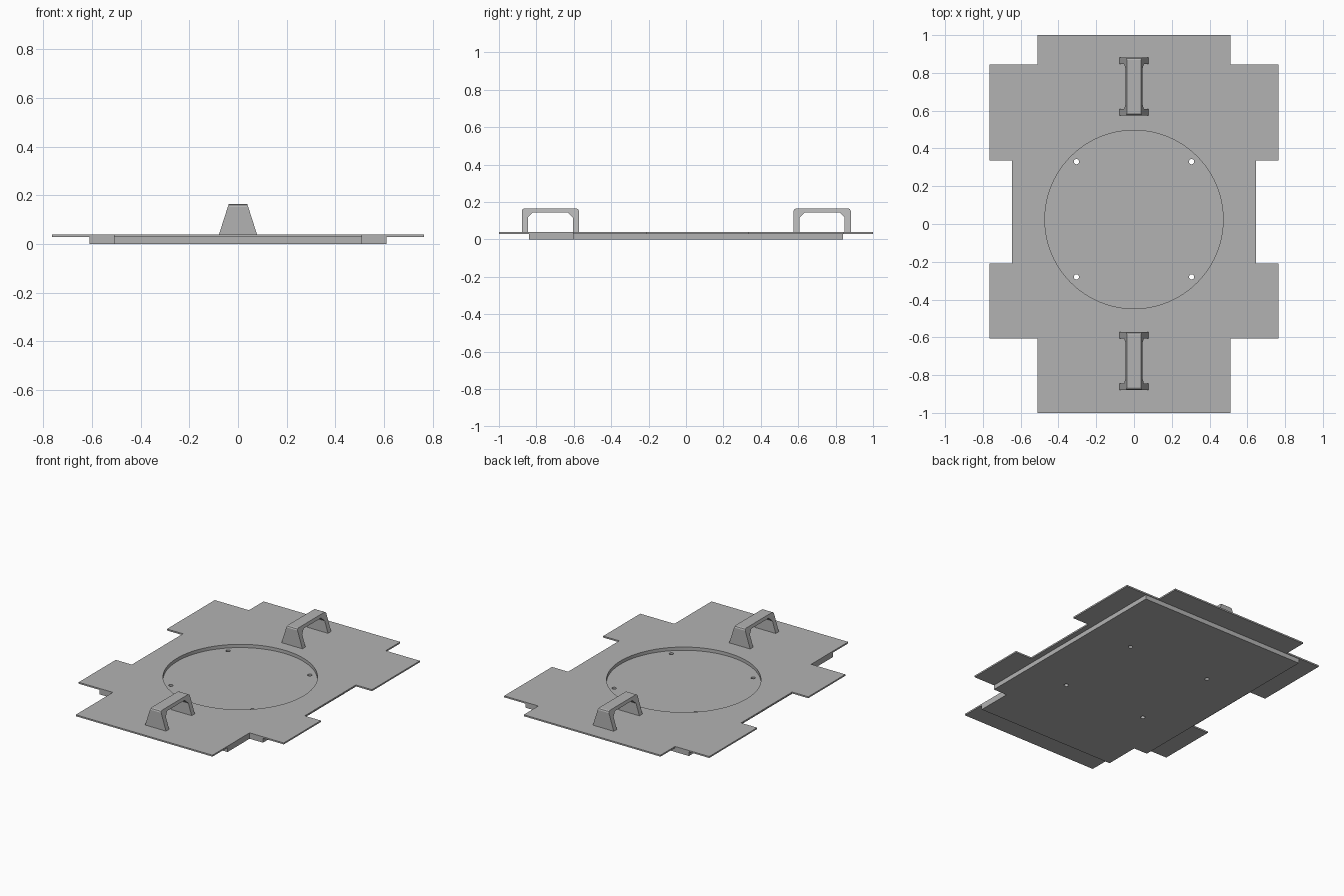
import bpy, bmesh, math

if "Cube" in bpy.data.objects:
    bpy.data.objects.remove(bpy.data.objects["Cube"])

grey = bpy.data.materials.new("plain grey")
grey.diffuse_color = (0.45, 0.45, 0.45, 1)
grey.use_nodes = True
grey.node_tree.nodes["Principled BSDF"].inputs["Base Color"].default_value = grey.diffuse_color


def prism(name, pts, to3d, a, b):
    """Extrude a closed 2D profile between depths a and b."""
    bm = bmesh.new()
    face = bm.faces.new([bm.verts.new(to3d(u, v, a)) for u, v in pts])
    ext = bmesh.ops.extrude_face_region(bm, geom=[face])
    moved = [g for g in ext["geom"] if isinstance(g, bmesh.types.BMVert)]
    offset = [q - p for p, q in zip(to3d(0, 0, a), to3d(0, 0, b))]
    bmesh.ops.translate(bm, verts=moved, vec=offset)
    bmesh.ops.recalc_face_normals(bm, faces=bm.faces)
    me = bpy.data.meshes.new(name)
    bm.to_mesh(me)
    bm.free()
    me.materials.append(grey)
    ob = bpy.data.objects.new(name, me)
    bpy.context.collection.objects.link(ob)
    return ob


def flat(x, y, d):
    return (x, y, d)


def side(y, z, d):
    return (d, y, z)


def mirrored(right):
    return right + [(-x, y) for x, y in reversed(right)]


def circle(cx, cy, r, n):
    return [(cx + r * math.cos(2 * math.pi * i / n),
             cy + r * math.sin(2 * math.pi * i / n)) for i in range(n)]


def cut(target, cutter):
    mod = target.modifiers.new("cut", "BOOLEAN")
    mod.operation = "DIFFERENCE"
    mod.solver = "EXACT"
    mod.object = cutter
    bpy.context.view_layer.objects.active = target
    bpy.ops.object.modifier_apply(modifier=mod.name)


# Stepped top plate
plate = prism("top_plate", mirrored([
    (0.51, -1), (0.51, -0.605), (0.765, -0.605), (0.765, -0.21),
    (0.645, -0.21), (0.645, 0.335), (0.765, 0.335), (0.765, 0.845),
    (0.51, 0.845), (0.51, 1)]), flat, 0.03, 0.04)

# Notched block underneath
block = prism("lower_block", mirrored([
    (0.51, -0.84), (0.51, -0.605), (0.61, -0.605), (0.61, 0.84)]),
    flat, 0, 0.03)

# Round recess and four through holes
recess = prism("recess_cutter", circle(0, 0.024, 0.472, 96), flat, 0.018, 0.1)
cutters = [recess]
cut(plate, recess)
cut(block, recess)
for x in (-0.305, 0.305):
    for y in (-0.28, 0.33):
        hole = prism("hole_cutter", circle(x, y, 0.014, 20), flat, -0.05, 0.1)
        cut(block, hole)
        cutters.append(hole)
for c in cutters:
    bpy.data.objects.remove(c)

# Two arched handles, tapering toward the top
W, T, IW, IT = 0.153, 0.165, 0.12, 0.145
half = [(IW, 0.04), (W, 0.04), (W, T - 0.012), (W - 0.004, T - 0.004),
        (W - 0.012, T)]
inner = [(IW, 0.118), (IW - 0.027, IT)]
outline = (half + [(-y, z) for y, z in reversed(half)]
           + [(-y, z) for y, z in inner] + inner[::-1])
handles = []
for name, cy in (("front_handle", -0.725), ("back_handle", 0.728)):
    h = prism(name, outline, side, -1, 1)
    for v in h.data.vertices:
        v.co.x *= 0.078 - 0.04 * (v.co.z - 0.04) / (T - 0.04)
    h.location.y = cy
    handles.append(h)

# Smooth the round walls, keep edges sharp
for ob in [plate, block] + handles:
    bpy.ops.object.select_all(action="DESELECT")
    ob.select_set(True)
    bpy.context.view_layer.objects.active = ob
    bpy.ops.object.shade_smooth_by_angle(angle=math.radians(20))
